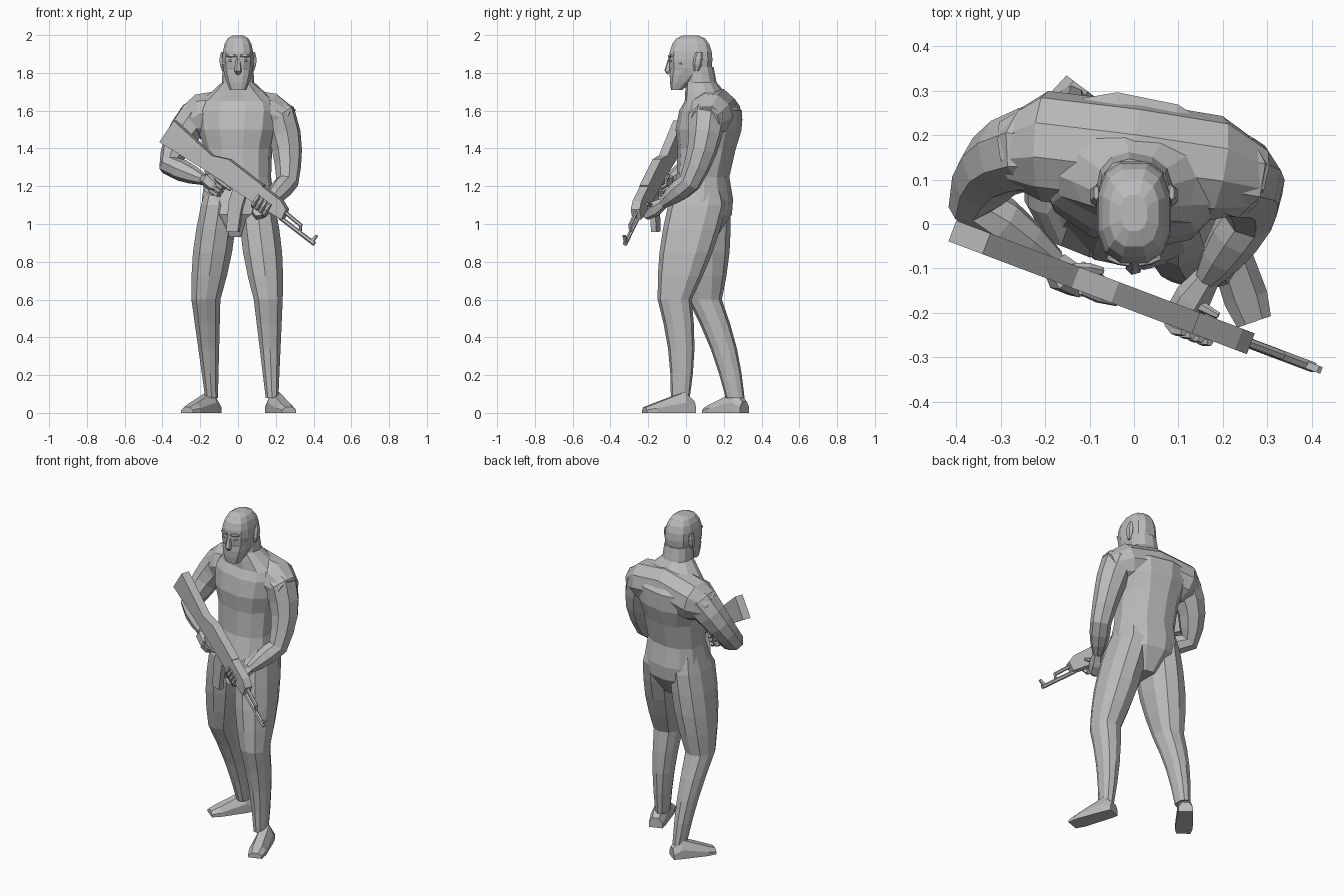
import bpy, bmesh, math
from mathutils import Vector, Matrix

default = bpy.data.objects.get("Cube")
if default:
    bpy.data.objects.remove(default, do_unlink=True)

grey = bpy.data.materials.new("plain grey")
grey.use_nodes = True
grey.diffuse_color = (.5, .5, .5, 1)
grey.node_tree.nodes["Principled BSDF"].inputs["Base Color"].default_value = grey.diffuse_color


def skin_rings(name, rings):
    """Bridge equal-sized point rings and close both ends."""
    bm = bmesh.new()
    loops = [[bm.verts.new(point) for point in ring] for ring in rings]
    for low, high in zip(loops, loops[1:]):
        for i in range(len(low)):
            bm.faces.new((low[i - 1], low[i], high[i], high[i - 1]))
    bm.faces.new(loops[0])
    bm.faces.new(loops[-1])
    bmesh.ops.recalc_face_normals(bm, faces=bm.faces)
    mesh = bpy.data.meshes.new(name)
    bm.to_mesh(mesh)
    bm.free()
    mesh.materials.append(grey)
    part = bpy.data.objects.new(name, mesh)
    bpy.context.collection.objects.link(part)


def soft_oval(sides, power=1.0):
    """Unit outline, squarer as power falls."""
    outline = []
    for i in range(sides):
        angle = math.tau * (i + .5) / sides
        across, ahead = math.cos(angle), math.sin(angle)
        outline.append((math.copysign(abs(across) ** power, across),
                        math.copysign(abs(ahead) ** power, ahead)))
    return outline


def taper(start, end, first, last, bulge=0.0, bow=(0, 0, 0), steps=4):
    """Sections from joint to joint, swelling and bowing in the middle."""
    sections = []
    for i in range(steps + 1):
        share = i / steps
        swell = math.sin(math.pi * share)
        centre = Vector(start).lerp(Vector(end), share) + Vector(bow) * swell
        size = Vector(first).lerp(Vector(last), share) + Vector((bulge, bulge)) * swell
        sections.append((centre, size))
    return sections


def stack(name, sections, sides=12, power=.85, yaw=0.0):
    """Loft through level ovals."""
    turn = Matrix.Rotation(yaw, 3, 'Z')
    skin_rings(name, [[Vector(centre) + turn @ Vector((a * size[0], b * size[1], 0))
                       for a, b in soft_oval(sides, power)] for centre, size in sections])


def limb(name, points, radii, sides=6):
    """Loft round sections along a path without twisting."""
    points = [Vector(point) for point in points]
    ahead, behind = points[1:] + points[-1:], points[:1] + points[:-1]
    tangents = [(b - a).normalized() for a, b in zip(behind, ahead)]
    previous = tangents[0]
    side = previous.orthogonal().normalized()
    rings = []
    for point, tangent, radius in zip(points, tangents, radii):
        side.rotate(previous.rotation_difference(tangent))
        across = tangent.cross(side)
        rings.append([point + (side * a + across * b) * radius for a, b in soft_oval(sides)])
        previous = tangent
    skin_rings(name, rings)


def spindle(name, start, end, radius):
    """Short bar, thickest halfway."""
    start, end = Vector(start), Vector(end)
    limb(name, [start, (start + end) / 2, end], [radius * .6, radius, radius * .6])


# Torso and neck, turned so the right shoulder sits back
torso = {
    "crotch": (.06, .93, .07, .1),
    "hips": (.07, 1.05, .18, .17),
    "pelvis": (.08, 1.13, .19, .165),
    "waist": (.09, 1.25, .175, .135),
    "ribs": (.11, 1.4, .18, .15),
    "chest": (.12, 1.5, .21, .17),
    "armpits": (.13, 1.6, .22, .16),
    "shoulders": (.12, 1.65, .2, .12),
    "collar": (.1, 1.7, .14, .1),
    "neck": (.08, 1.75, .085, .08),
    "nape": (.07, 1.83, .08, .075),
}
stack("torso", [((0, y, z), (width, depth)) for y, z, width, depth in torso.values()], yaw=-.2)

# Shoulder girdle, filling the upper back between the arms
limb("shoulder_girdle", [(-.28, .16, 1.54), (-.2, .175, 1.565), (0, .15, 1.6),
                         (.18, .125, 1.575), (.27, .1, 1.54)],
     (.08, .125, .125, .12, .08), sides=10)


# Legs and feet, left one forward and right one back
def leg(side, hip, knee, ankle, heel, toe):
    hip_size, knee_size = (.1, .155), (.08, .09)
    groin = (Vector(hip) + Vector((0, .02, .1)), Vector(hip_size) * .7)
    thigh = taper(hip, knee, hip_size, knee_size, bulge=.018)
    calf = taper(knee, ankle, knee_size, (.035, .05), bow=(0, .02, 0))
    stack(side + "_leg", [groin] + thigh + calf[1:], sides=10)
    heel, toe = Vector(heel), Vector(toe)
    across = (toe - heel).cross(Vector((0, 0, 1))).normalized()
    half_section = ((1, 0), (1, .5), (.5, 1))
    section = [*half_section, *((-a, b) for a, b in reversed(half_section))]
    rings = []
    for share, half, height in ((0, .04, .06), (.2, .045, .11), (.8, .05, .05), (1, .04, .03)):
        centre = heel.lerp(toe, share)
        rings.append([centre + across * a * half + Vector((0, 0, b * height))
                      for a, b in section])
    skin_rings(side + "_foot", rings)


leg("left", hip=(.1, .06, 1.1), knee=(.16, -.06, .6), ankle=(.18, -.03, .08),
    heel=(.18, .04, 0), toe=(.27, -.22, 0))
leg("right", hip=(-.1, .08, 1.1), knee=(-.17, .1, .6), ankle=(-.14, .26, .08),
    heel=(-.12, .31, 0), toe=(-.27, .11, 0))


# Arms, from inside the chest to the wrist
def arm(side, root, shoulder, elbow, wrist, bow):
    upper = taper(shoulder, elbow, (.1, .1), (.06, .06), bow=bow)
    lower = taper(elbow, wrist, (.06, .06), (.03, .03), bulge=.01, steps=3)
    sections = upper + lower[1:]
    limb(side + "_arm", [root] + [centre for centre, size in sections],
         [.08] + [size.x for centre, size in sections], sides=8)


left_wrist, right_wrist = (.165, -.12, 1.11), (-.18, -.085, 1.235)
arm("left", (.13, .12, 1.61), (.22, .11, 1.56), (.26, .02, 1.22), left_wrist, (.02, .02, 0))
arm("right", (-.13, .16, 1.61), (-.23, .17, 1.56), (-.36, .05, 1.31), right_wrist,
    (-.02, .02, 0))

# Head: sliced egg for the skull, taper for the jaw
skull = []
for i in range(7):
    angle = math.radians(20 * i - 40)
    spread = math.cos(angle) ** .6
    skull.append(((0, .025, 1.87 + .13 * math.sin(angle)), (.085 * spread, .118 * spread)))
stack("skull", skull, power=.75)
stack("jaw", taper((0, -.05, 1.71), (0, .02, 1.83), (.045, .03), (.08, .105),
                   bulge=.006, steps=3), power=.75)

# Face
limb("nose", [(0, -.08, 1.89), (0, -.095, 1.81), (0, -.085, 1.8)], (.01, .02, .015))
for label, height in (("upper_lip", 1.77), ("lower_lip", 1.755)):
    spindle(label, (-.025, -.07, height), (.025, -.07, height), .012)
for sign, side in ((1, "left"), (-1, "right")):
    spindle(side + "_brow", (sign * .01, -.09, 1.89), (sign * .06, -.075, 1.89), .01)
    spindle(side + "_eye", (sign * .02, -.085, 1.865), (sign * .05, -.08, 1.865), .007)
    spindle(side + "_cheek", (sign * .03, -.075, 1.83), (sign * .075, -.02, 1.85), .015)
    stack(side + "_ear", taper((sign * .08, .055, 1.81), (sign * .085, .07, 1.91),
                               (.006, .012), (.006, .016), bulge=.012, steps=3), sides=6)

# Rifle space: along the barrel, upward, and out of its right side
butt, muzzle = Vector((-.37, -.03, 1.49)), Vector((.41, -.325, .89))
along = (muzzle - butt).normalized()
outward = along.cross(Vector((0, 0, 1))).normalized()
upward = outward.cross(along)


def gun(reach, rise, out=0.0):
    return butt + along * reach + upward * rise + outward * out


def plate(name, profile, half):
    """Extrude a rifle side profile to both sides."""
    skin_rings(name, [[gun(*corner, out) for corner in profile] for out in (-half, half)])


# Rifle
plate("stock", [(0, .07), (.29, .045), (.29, -.04), (0, -.07)], .025)
plate("receiver", [(.28, .045), (.37, .085), (.61, .085), (.61, -.02), (.28, -.04)], .025)
plate("handguard", [(.6, .08), (.74, .08), (.79, .06), (.8, 0), (.6, -.02)], .025)
plate("magazine", [(.47, 0), (.55, 0), (.58, -.09), (.635, -.2), (.58, -.235), (.5, -.1)], .015)
plate("pistol_grip", [(.35, 0), (.41, 0), (.4, -.13), (.35, -.13)], .015)
plate("front_sight", [(.99, 0), (1.01, 0), (1.01, .045), (1, .045)], .008)
limb("barrel", [gun(.78, 0), gun(1.02, 0)], (.012, .012))
limb("gas_tube", [gun(.77, .04), gun(.9, .035), gun(.92, 0)], (.011, .011, .008))


# Hands: fingers curl along an arc given by place(finger, angle)
def fingers(name, count, start, sweep, place):
    for finger in range(count):
        limb(name, [place(finger, start + sweep * i / 3) for i in range(4)],
             (.014, .014, .013, .009), sides=5)


limb("left_palm", [left_wrist, gun(.66, -.03, -.05), gun(.665, -.05), gun(.665, -.04, .02)],
     (.03, .042, .042, .03))
fingers("left_finger", 4, -math.pi / 2, math.pi * .65,
        lambda finger, angle: gun(.625 + .026 * finger, .01 + .05 * math.sin(angle),
                                  .033 * math.cos(angle)))
spindle("left_thumb", gun(.64, -.03, -.045), gun(.7, .03, -.033), .013)

limb("right_palm", [right_wrist, gun(.335, -.075, .005), gun(.385, -.08, .01),
                    gun(.4, -.08, .01)], (.03, .042, .036, .025))
fingers("right_finger", 3, 0, math.pi * .9,
        lambda finger, angle: gun(.38 + .05 * math.sin(angle), -.06 - .024 * finger,
                                  .03 * math.cos(angle) - .005))
spindle("right_forefinger", gun(.37, -.04, .025), gun(.475, -.04, .02), .014)
spindle("right_thumb", gun(.33, -.045, -.02), gun(.4, -.03, -.035), .015)
